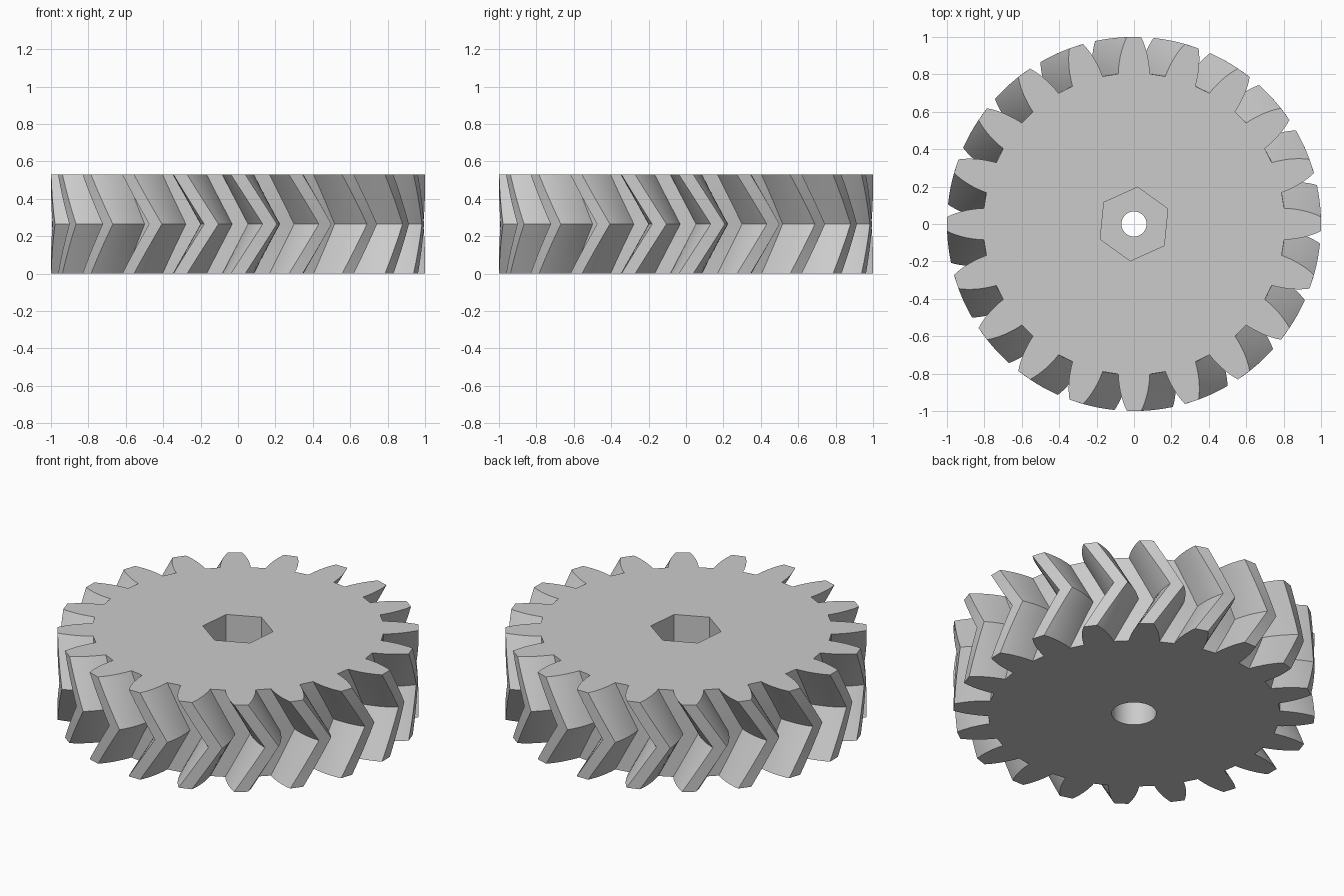
import bpy
import bmesh
from math import radians, cos, sin

if "Cube" in bpy.data.objects:
    bpy.data.objects.remove(bpy.data.objects["Cube"])

TEETH = 20
HEIGHT = 0.53
TWIST = 9.8          # degrees the teeth lean by mid height
SLICES = 8
# Tooth flank: radius, half angle in degrees
FLANK = [(0.807, 6.0), (0.835, 5.7), (0.865, 5.25), (0.895, 4.75),
         (0.925, 4.15), (0.955, 3.45), (0.98, 2.8), (1.0, 2.2)]

grey = bpy.data.materials.new("light_grey")
grey.use_nodes = True
grey.diffuse_color = (0.6, 0.6, 0.6, 1)
grey.node_tree.nodes["Principled BSDF"].inputs["Base Color"].default_value = (0.6, 0.6, 0.6, 1)


def polar(r, degrees, z):
    a = radians(degrees)
    return (r * cos(a), r * sin(a), z)


def loft(name, rings):
    """Closed solid through equal-length rings, listed from bottom to top."""
    bm = bmesh.new()
    loops = [[bm.verts.new(p) for p in ring] for ring in rings]
    n = len(loops[0])
    for low, high in zip(loops, loops[1:]):
        for i in range(n):
            j = (i + 1) % n
            bm.faces.new((low[i], low[j], high[j], high[i]))
    bm.faces.new(loops[0][::-1])
    bm.faces.new(loops[-1])
    mesh = bpy.data.meshes.new(name)
    bm.to_mesh(mesh)
    bm.free()
    obj = bpy.data.objects.new(name, mesh)
    bpy.context.collection.objects.link(obj)
    mesh.materials.append(grey)
    return obj


def prism(name, sides, r, z0, z1, turn=0):
    return loft(name, [[polar(r, turn + 360 * i / sides, z) for i in range(sides)]
                       for z in (z0, z1)])


# Gear outline: rising then falling flank for each tooth
outline = []
for t in range(TEETH):
    centre = 360 * t / TEETH
    outline += [(r, centre - a) for r, a in FLANK]
    outline += [(r, centre + a) for r, a in reversed(FLANK)]

# Herringbone body: the twist grows to mid height and unwinds again
rings = []
for s in range(SLICES + 1):
    f = s / SLICES
    lean = TWIST * (1 - abs(2 * f - 1))
    rings.append([polar(r, a + lean, HEIGHT * f) for r, a in outline])
gear = loft("herringbone_gear", rings)

# Hexagonal nut pocket, narrow through hole and wider bore underneath
cutters = [
    prism("nut_pocket_cutter", 6, 0.198, HEIGHT - 0.2, HEIGHT + 0.1, 24.3),
    prism("through_hole_cutter", 48, 0.067, -0.1, HEIGHT + 0.2),
    prism("lower_bore_cutter", 48, 0.124, -0.2, 0.2),
]
bpy.context.view_layer.objects.active = gear
for cutter in cutters:
    cutter.hide_render = True
    mod = gear.modifiers.new(cutter.name, 'BOOLEAN')
    mod.operation = 'DIFFERENCE'
    mod.solver = 'EXACT'
    mod.object = cutter
    bpy.ops.object.modifier_apply(modifier=mod.name)
    bpy.data.objects.remove(cutter)

# Smooth flanks and bores, crisp corners
bpy.ops.object.select_all(action='DESELECT')
gear.select_set(True)
bpy.ops.object.shade_smooth_by_angle(angle=radians(25))
